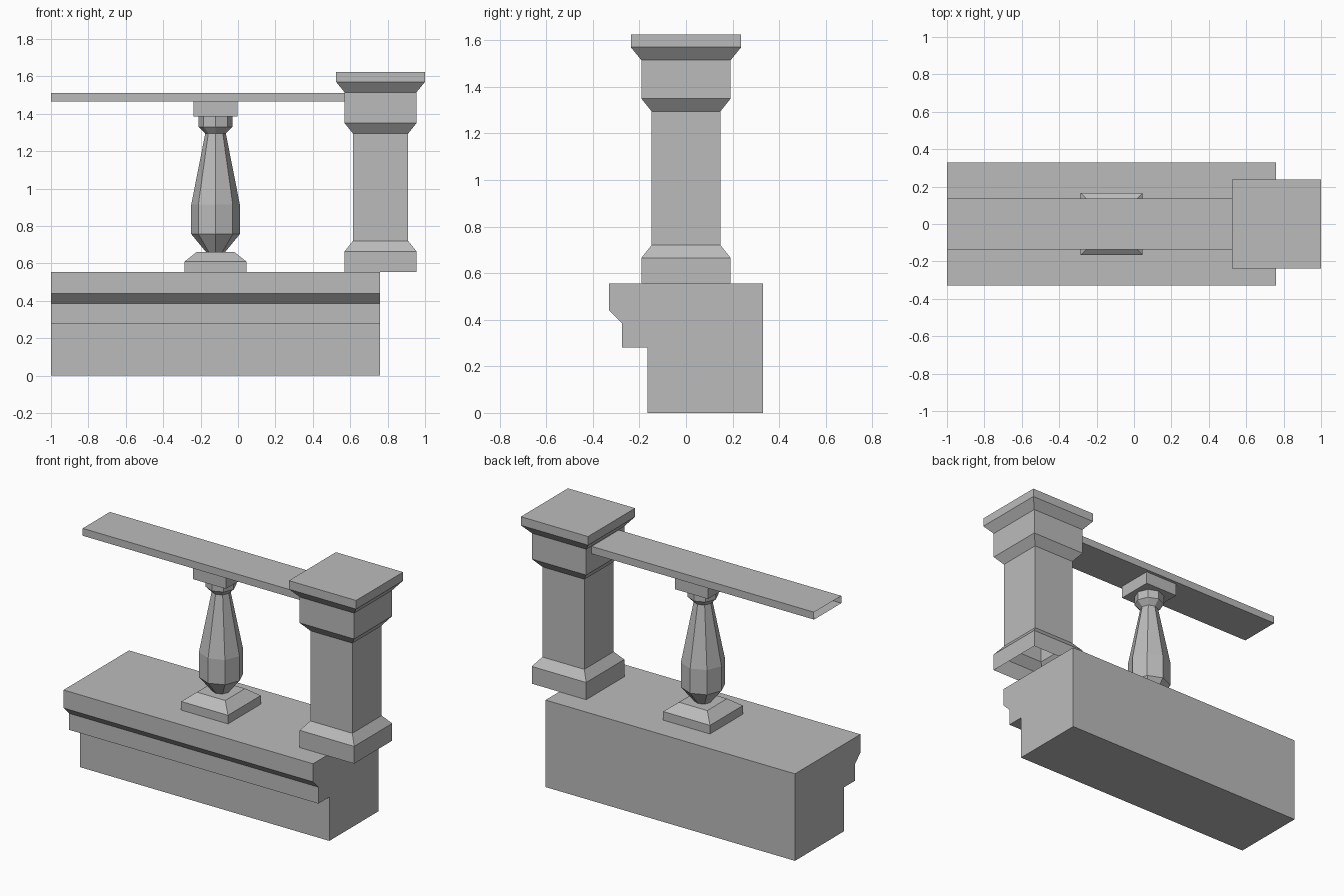
import bpy, bmesh
from math import cos, sin, tau

cube = bpy.data.objects.get("Cube")
if cube:
    bpy.data.objects.remove(cube)

stone = bpy.data.materials.new("grey stone")
stone.use_nodes = True
GREY = (0.5, 0.5, 0.5, 1)
stone.diffuse_color = GREY
stone.node_tree.nodes["Principled BSDF"].inputs["Base Color"].default_value = GREY


def finish(name, bm):
    bmesh.ops.recalc_face_normals(bm, faces=bm.faces)
    mesh = bpy.data.meshes.new(name)
    bm.to_mesh(mesh)
    bm.free()
    mesh.materials.append(stone)
    obj = bpy.data.objects.new(name, mesh)
    bpy.context.collection.objects.link(obj)
    return obj


def loft(name, rings, cap_start=True, cap_end=True):
    """Skin a list of matching point rings."""
    bm = bmesh.new()
    loops = [[bm.verts.new(p) for p in ring] for ring in rings]
    for a, b in zip(loops, loops[1:]):
        for i in range(len(a)):
            j = (i + 1) % len(a)
            bm.faces.new((a[i], a[j], b[j], b[i]))
    if cap_start:
        bm.faces.new(loops[0][::-1])
    if cap_end:
        bm.faces.new(loops[-1])
    return finish(name, bm)


def square(x, half, z):
    return [(x + sx * half, sy * half, z) for sx, sy in ((-1, -1), (1, -1), (1, 1), (-1, 1))]


def octagon(x, r, z):
    return [(x + r * cos(tau * i / 8), r * sin(tau * i / 8), z) for i in range(8)]


def turned(name, ring, x, profile, **caps):
    return loft(name, [ring(x, size, z) for size, z in profile], **caps)


def extrude_x(name, x0, x1, section, **caps):
    return loft(name, [[(x, y, z) for y, z in section] for x in (x0, x1)], **caps)


# Moulded plinth running along x
extrude_x("base_plinth", -1, 0.76, [
    (-0.33, 0.555), (-0.33, 0.44), (-0.275, 0.385), (-0.275, 0.28),
    (-0.165, 0.28), (-0.165, 0), (0.33, 0), (0.33, 0.555)])

# Square pier, hollow underneath
turned("corner_post", square, 0.762, [
    (0.192, 0.555), (0.192, 0.665), (0.148, 0.72), (0.148, 1.295), (0.192, 1.35),
    (0.192, 1.515), (0.237, 1.57), (0.237, 1.625)], cap_start=False)

# Handrail with open ends
extrude_x("handrail", -1, 0.575, [
    (-0.137, 1.465), (0.137, 1.465), (0.137, 1.512), (-0.137, 1.512)],
    cap_start=False, cap_end=False)

# Baluster: foot, faceted body and top block
BX = -0.12
turned("baluster_foot", square, BX, [(0.165, 0.555), (0.165, 0.61), (0.1, 0.662)])
turned("baluster_body", octagon, BX, [
    (0.05, 0.66), (0.13, 0.757), (0.13, 0.915), (0.055, 1.295),
    (0.09, 1.33), (0.09, 1.385)])
turned("baluster_block", square, BX, [(0.117, 1.385), (0.117, 1.466)])
